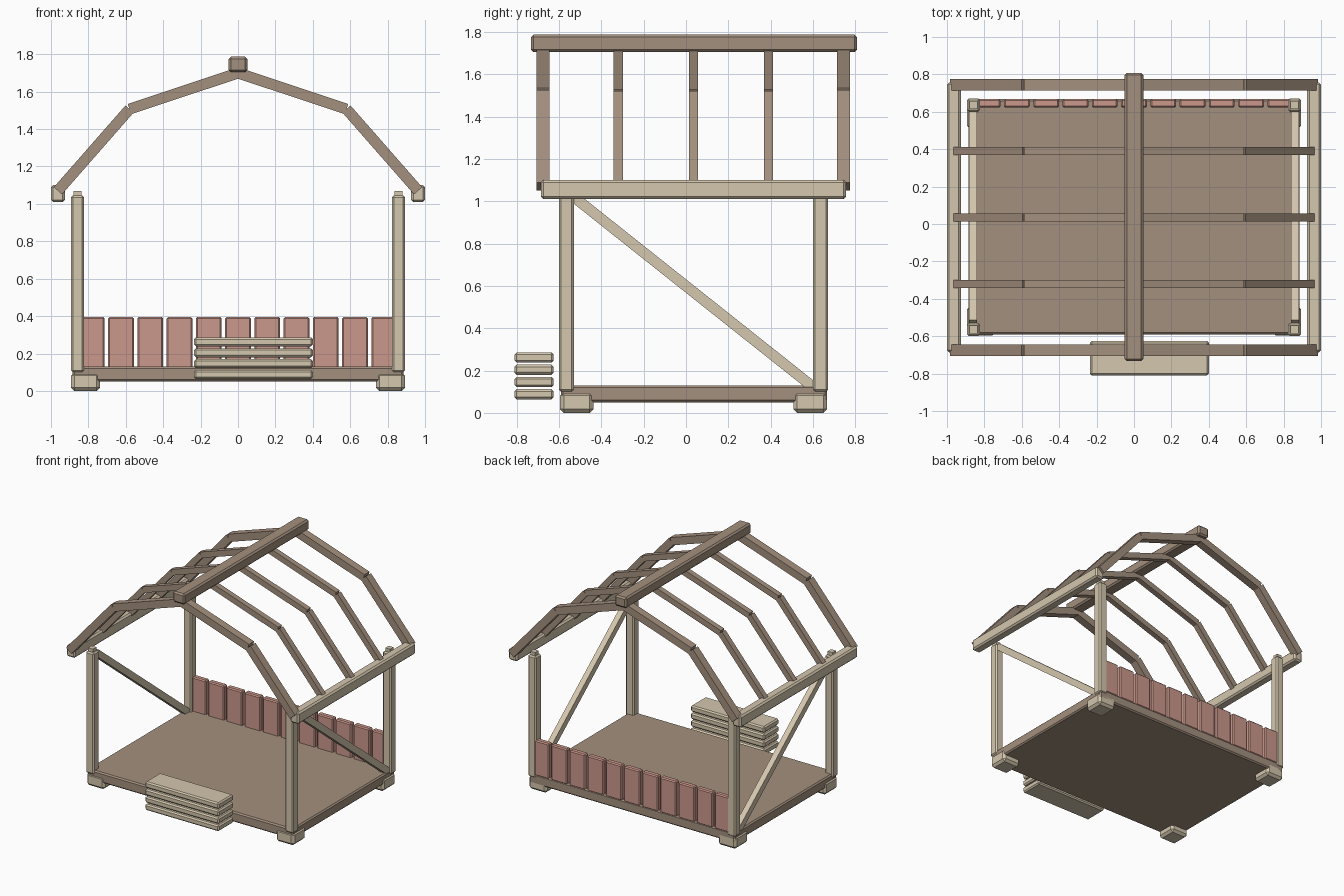
import bpy
import bmesh
from math import atan2, hypot
from mathutils import Matrix, Vector

cube = bpy.data.objects.get("Cube")
if cube:
    bpy.data.objects.remove(cube, do_unlink=True)


def material(name, rgb):
    mat = bpy.data.materials.new(name)
    mat.use_nodes = True
    mat.diffuse_color = (*rgb, 1)
    mat.node_tree.nodes["Principled BSDF"].inputs["Base Color"].default_value = (*rgb, 1)
    return mat


PALE = material("pale wood", (0.66, 0.57, 0.42))
BROWN = material("brown wood", (0.37, 0.28, 0.21))
RED = material("red wood", (0.60, 0.315, 0.26))


def timber(name, center, size, mat, bevel=0.0, rotation=Matrix()):
    """Box-shaped piece of wood with optional chamfered edges."""
    bm = bmesh.new()
    bmesh.ops.create_cube(bm, size=1, matrix=Matrix.Diagonal((*size, 1)))
    if bevel:
        bmesh.ops.bevel(bm, geom=bm.edges[:], offset=bevel, segments=1, affect='EDGES')
    bm.transform(Matrix.Translation(Vector(center)) @ rotation)
    mesh = bpy.data.meshes.new(name)
    bm.to_mesh(mesh)
    bm.free()
    mesh.materials.append(mat)
    obj = bpy.data.objects.new(name, mesh)
    bpy.context.collection.objects.link(obj)
    return obj


def block(name, x, y, z, mat, bevel=0.0):
    """Timber given by its (min, max) extent on each axis."""
    spans = (x, y, z)
    return timber(name, [(a + b) / 2 for a, b in spans], [b - a for a, b in spans], mat, bevel)


def mirrored(span, side):
    return tuple(sorted((span[0] * side, span[1] * side)))


# Floor slab
block("floor", (-0.885, 0.885), (-0.59, 0.667), (0.05, 0.13), BROWN, 0.01)

for side, label in ((1, "left"), (-1, "right")):
    # Corner feet and posts with pegs
    for end, foot_y, post_y in (("front", (-0.595, -0.437), (-0.60, -0.53)),
                                ("back", (0.507, 0.667), (0.60, 0.672))):
        tag = f"{end}_{label}"
        block(f"foot_{tag}", mirrored((0.738, 0.893), side), foot_y, (0.0, 0.10), PALE, 0.018)
        block(f"post_{tag}", mirrored((0.823, 0.893), side), post_y, (0.10, 1.045), PALE, 0.01)
        mid = sum(post_y) / 2
        block(f"peg_{tag}", mirrored((0.838, 0.88), side), (mid - 0.021, mid + 0.021),
              (1.03, 1.07), PALE)

    # Eave beam
    block(f"eave_beam_{label}", mirrored((0.925, 1.0), side), (-0.686, 0.757),
          (1.01, 1.10), PALE, 0.012)

    # Diagonal wall brace
    a, b = Vector((0, -0.53, 1.02)), Vector((0, 0.61, 0.115))
    d = b - a
    center = (a + b) / 2
    center.x = 0.861 * side
    timber(f"brace_{label}", center, (0.044, d.length, 0.05), PALE,
           rotation=Matrix.Rotation(atan2(d.z, d.y), 4, 'X'))

# Ridge beam
block("ridge_beam", (-0.05, 0.05), (-0.733, 0.808), (1.705, 1.787), BROWN, 0.012)

# Rafter frames: thick at the gables, thin between
for i in range(5):
    y = -0.675 + 0.355 * i
    gable = i in (0, 4)
    width, depth = (0.062, 0.058) if gable else (0.043, 0.045)
    foot = (0.963, 1.07) if gable else (0.948, 1.085)
    for side in (1, -1):
        path = [(0, 1.70), (0.58, 1.507), foot]
        for part, (p, q) in zip(("upper", "lower"), zip(path, path[1:])):
            dx, dz = (q[0] - p[0]) * side, q[1] - p[1]
            label = "left" if side == 1 else "right"
            timber(f"rafter_{part}_{label}_{i + 1}",
                   ((p[0] + q[0]) / 2 * side, y, (p[1] + q[1]) / 2),
                   (hypot(dx, dz), width, depth), BROWN,
                   rotation=Matrix.Rotation(-atan2(dz, dx), 4, 'Y'))

# Low back wall of upright boards
for i in range(11):
    x = (i - 5) * 0.1565
    block(f"wall_board_{i + 1}", (x - 0.069, x + 0.069), (0.622, 0.668), (0.12, 0.395), RED, 0.008)

# Stack of loose planks at the front
for i in range(4):
    z = 0.088 + 0.058 * i
    block(f"stacked_plank_{i + 1}", (-0.235, 0.40), (-0.81, -0.625), (z - 0.024, z + 0.024),
          PALE, 0.01)
